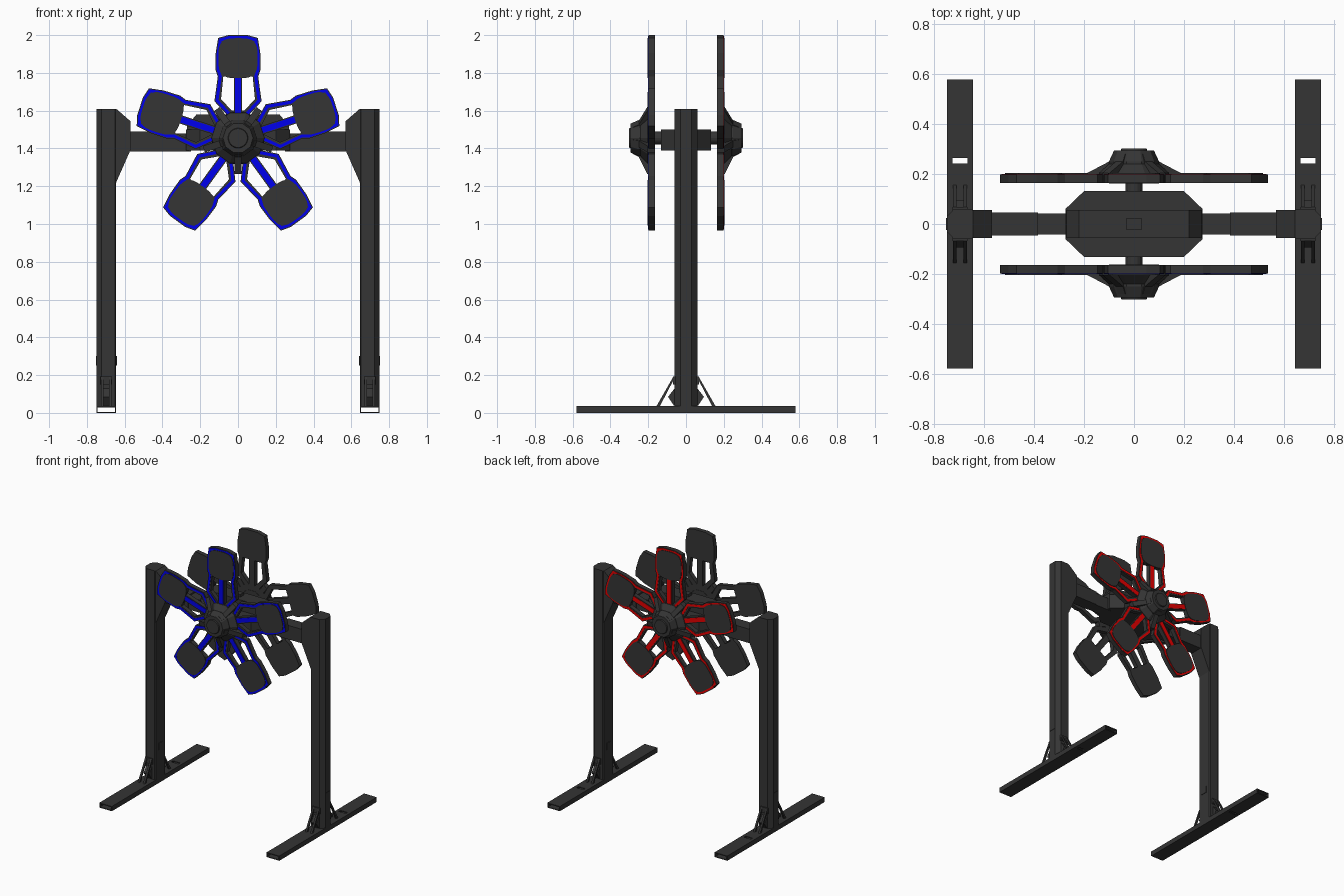
import bpy, bmesh
from math import pi, cos, sin, copysign
from mathutils import Matrix, Vector

if "Cube" in bpy.data.objects:
    bpy.data.objects.remove(bpy.data.objects["Cube"])

HUB_Z = 1.455


def material(name, rgb):
    m = bpy.data.materials.new(name)
    m.diffuse_color = (*rgb, 1)
    m.use_nodes = True
    m.node_tree.nodes["Principled BSDF"].inputs["Base Color"].default_value = m.diffuse_color
    return m


DARK = material("dark_metal", (0.035, 0.035, 0.035))
BLUE = material("blue_light", (0.0, 0.0, 0.85))
RED = material("red_light", (0.8, 0.0, 0.0))
AXES = {'x': Matrix(((0, 0, 1, 0), (1, 0, 0, 0), (0, 1, 0, 0), (0, 0, 0, 1))),
        'y': Matrix(((1, 0, 0, 0), (0, 0, 1, 0), (0, 1, 0, 0), (0, 0, 0, 1))),
        'z': Matrix.Identity(4)}


def add_object(name, bm, mat, place):
    bmesh.ops.remove_doubles(bm, verts=bm.verts, dist=1e-5)
    bmesh.ops.recalc_face_normals(bm, faces=bm.faces)
    for f in bm.faces:
        f.smooth = False
    mesh = bpy.data.meshes.new(name)
    bm.to_mesh(mesh)
    bm.free()
    mesh.materials.append(mat)
    obj = bpy.data.objects.new(name, mesh)
    bpy.context.collection.objects.link(obj)
    obj.matrix_world = place
    return obj


def plate(name, loops, axis, lo, hi, mat=DARK, place=Matrix.Identity(4)):
    """Extrude a flat outline (further loops are holes) along an axis."""
    cu = bpy.data.curves.new(name, 'CURVE')
    cu.dimensions, cu.fill_mode, cu.extrude = '2D', 'BOTH', (hi - lo) / 2
    for loop in loops:
        s = cu.splines.new('POLY')
        s.points.add(len(loop) - 1)
        for p, (u, v) in zip(s.points, loop):
            p.co = (u, v, 0, 1)
        s.use_cyclic_u = True
    tmp = bpy.data.objects.new("tmp", cu)
    raw = bpy.data.meshes.new_from_object(tmp)
    bm = bmesh.new()
    bm.from_mesh(raw)
    bpy.data.objects.remove(tmp)
    bpy.data.curves.remove(cu)
    bpy.data.meshes.remove(raw)
    bm.transform(AXES[axis] @ Matrix.Translation((0, 0, (lo + hi) / 2)))
    return add_object(name, bm, mat, place)


def lathe(name, rings, sides, place=Matrix.Identity(4), turn=0.0):
    """Stack of (radius, y) rings around the y axis."""
    bm = bmesh.new()
    rows = [[bm.verts.new((r * sin(turn + 2 * pi * i / sides), y, r * cos(turn + 2 * pi * i / sides)))
             for i in range(sides)] for r, y in rings]
    for a, b in zip(rows, rows[1:]):
        for i in range(sides):
            j = (i + 1) % sides
            bm.faces.new((a[i], a[j], b[j], b[i]))
    bm.faces.new(rows[0])
    bm.faces.new(rows[-1])
    return add_object(name, bm, DARK, place)


def rect(u0, u1, v0, v1):
    return [(u0, v0), (u1, v0), (u1, v1), (u0, v1)]


def mirrored(half):
    return half + [(-u, v) for u, v in reversed(half)]


def inset(loop, d):
    """Offset a counter-clockwise outline inwards."""
    out = []
    for i, p in enumerate(loop):
        p = Vector(p)
        e0 = (p - Vector(loop[i - 1])).normalized()
        e1 = (Vector(loop[(i + 1) % len(loop)]) - p).normalized()
        n0, n1 = Vector((-e0.y, e0.x)), Vector((-e1.y, e1.x))
        out.append(tuple(p + (n0 + n1) * d / (1 + n0.dot(n1))))
    return out


# ---- Stand: one side each ----
for side, s in (("left", -1), ("right", 1)):
    def X(lo, hi):
        return sorted((s * lo, s * hi))

    def flip(loop):
        return [(s * u, v) for u, v in loop]

    # hollow foot with a slot near the back
    foot, slot = rect(0.645, 0.75, -0.58, 0.58), rect(0.668, 0.727, 0.243, 0.265)
    plate(side + "_foot_top", [flip(foot), flip(slot)], 'z', 0.029, 0.036)
    plate(side + "_foot_bottom", [flip(foot), flip(slot)], 'z', 0.0, 0.006)
    for n, a in (("inner", 0.645), ("outer", 0.744)):
        plate(f"{side}_foot_{n}_wall", [rect(-0.58, 0.58, 0.005, 0.03)], 'x', *X(a, a + 0.006))

    # post with chamfered outer corners
    post = [(0.645, -0.052), (0.652, -0.06), (0.722, -0.06), (0.75, -0.03),
            (0.75, 0.03), (0.722, 0.06), (0.652, 0.06), (0.645, 0.052)]
    plate(side + "_post", [flip(post)], 'z', 0.03, 1.61)
    plate(side + "_post_gusset", [flip([(0.66, 1.21), (0.645, 1.22), (0.57, 1.39), (0.57, 1.545),
                                        (0.645, 1.61), (0.66, 1.61)])], 'y', -0.056, 0.056)
    plate(side + "_post_bolt", [rect(-0.025, 0.025, 0.25, 0.3)], 'x', *X(0.641, 0.753))

    # braces at the foot
    for end, t in (("front", -1), ("back", 1)):
        strut = [(0.058, 0.19), (0.068, 0.19), (0.156, 0.036), (0.138, 0.036)]
        block = [(0.055, 0.035), (0.065, 0.04), (0.095, 0.085), (0.06, 0.13), (0.055, 0.13)]
        for n, a in (("inner", 0.669), ("outer", 0.712)):
            plate(f"{side}_{end}_{n}_strut", [[(t * u, v) for u, v in strut]], 'x', *X(a, a + 0.014))
        plate(f"{side}_{end}_brace_block", [[(t * u, v) for u, v in block]], 'x', *X(0.675, 0.72))
        plate(f"{side}_{end}_brace_plate", [flip(rect(0.667, 0.728, 0.15, 0.192))], 'y',
              *sorted((t * 0.055, t * 0.068)))

    # cross beam, thick at the post and thinner towards the middle
    plate(side + "_beam_outer", [rect(-0.047, 0.047, 1.385, 1.49)], 'x', *X(0.385, 0.58))
    plate(side + "_beam_inner", [rect(-0.042, 0.042, 1.385, 1.48)], 'x', *X(0.25, 0.39))

# ---- Central drive box ----
plate("drive_box", [[(-0.275, -0.06), (-0.2, -0.132), (0.2, -0.132), (0.275, -0.06),
                     (0.275, 0.06), (0.2, 0.132), (-0.2, 0.132), (-0.275, 0.06)]], 'z', 1.39, 1.5)
plate("drive_box_crown", [mirrored([(0.27, 1.4), (0.27, 1.52), (0.22, 1.58)])], 'y', -0.056, 0.056)
plate("crown_knob", [rect(-0.033, 0.033, -0.022, 0.022)], 'z', 1.57, 1.6)
lathe("drive_shaft", [(0.035, -0.18), (0.035, 0.18)], 16, Matrix.Translation((0, 0, HUB_Z)))

# ---- Fans: blade outlines as (across, along) ----
outline = mirrored([(0.025, 0.085), (0.125, 0.195), (0.107, 0.325), (0.119, 0.36),
                    (0.118, 0.45), (0.105, 0.53), (0.05, 0.545)])
hole = [(0.022, 0.325), (0.022, 0.135), (0.09, 0.205), (0.078, 0.325)]
hole_mirror = [(-u, v) for u, v in hole]
pad = []
for i in range(32):
    c, d = cos(2 * pi * i / 32), sin(2 * pi * i / 32)
    pad.append((0.104 * copysign(abs(c) ** 0.6, c), 0.423 + 0.106 * copysign(abs(d) ** 0.6, d)))

for fan, turn, glow in (("front", 0, BLUE), ("back", pi, RED)):
    base = Matrix.Rotation(turn, 4, 'Z') @ Matrix.Translation((0, 0, HUB_Z))
    # hub body, sloping collar and raised cap
    lathe(fan + "_hub", [(0.1, -0.163), (0.1, -0.25), (0.08, -0.295)], 10, base, pi / 10)
    lathe(fan + "_hub_collar", [(0.145, -0.165), (0.14, -0.205), (0.095, -0.245)], 10, base, pi / 10)
    lathe(fan + "_hub_cap", [(0.055, -0.29), (0.05, -0.303)], 24, base)
    for k in range(5):
        place = base @ Matrix.Rotation(2 * pi * k / 5, 4, 'Y')
        tag = f"{fan}_blade_{k + 1}"
        plate(tag + "_frame", [outline, hole, hole_mirror], 'y', -0.198, -0.165, DARK, place)
        plate(tag + "_rim_light", [inset(outline, 0.005), inset(outline, 0.021)],
              'y', -0.2005, -0.19, glow, place)
        plate(tag + "_bar_light", [rect(-0.016, 0.016, 0.12, 0.335)], 'y', -0.2005, -0.19, glow, place)
        plate(tag + "_target_pad", [pad], 'y', -0.204, -0.19, DARK, place)
        # hub fin between neighbouring blades
        between = base @ Matrix.Rotation(2 * pi * (k + 0.5) / 5, 4, 'Y')
        plate(f"{fan}_hub_fin_{k + 1}", [[(-0.165, 0.05), (-0.165, 0.19), (-0.205, 0.19),
                                          (-0.25, 0.1), (-0.28, 0.085), (-0.28, 0.05)]],
              'x', -0.018, 0.018, DARK, between)
